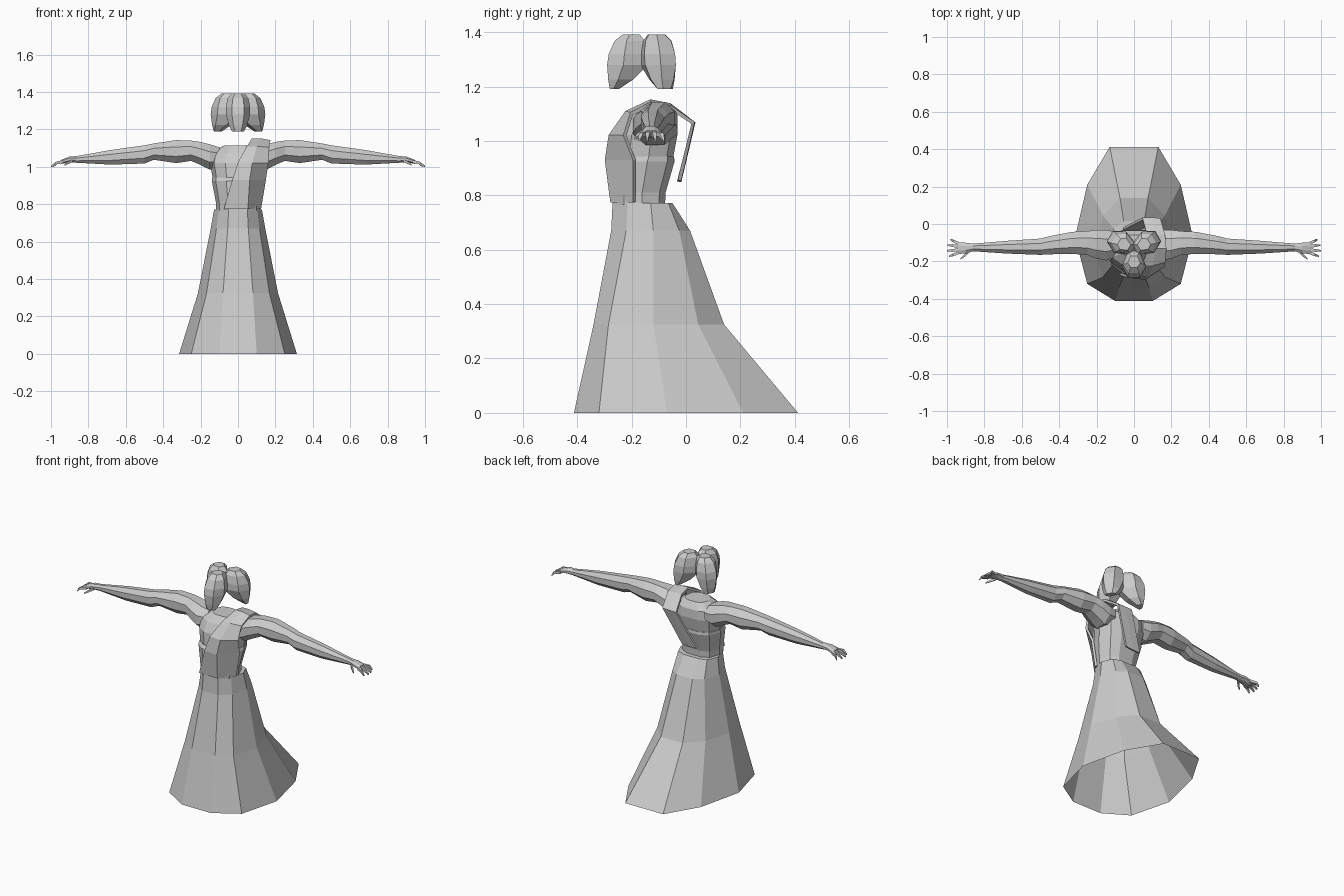
import bpy, bmesh, math
from mathutils import Vector

if "Cube" in bpy.data.objects:
    bpy.data.objects.remove(bpy.data.objects["Cube"])

grey = bpy.data.materials.new("plain grey")
grey.diffuse_color = (0.6, 0.6, 0.6, 1)
grey.use_nodes = True
grey.node_tree.nodes["Principled BSDF"].inputs["Base Color"].default_value = grey.diffuse_color


def make_object(name, bm):
    bmesh.ops.recalc_face_normals(bm, faces=bm.faces)
    mesh = bpy.data.meshes.new(name)
    bm.to_mesh(mesh)
    bm.free()
    mesh.materials.append(grey)
    ob = bpy.data.objects.new(name, mesh)
    bpy.context.collection.objects.link(ob)
    return ob


def loft(name, rings, cap_start=True, cap_end=True, closed=True):
    """Skin a list of equal-length point rows with quads."""
    bm = bmesh.new()
    rows = [[bm.verts.new(p) for p in ring] for ring in rings]
    n = len(rows[0])
    for a, b in zip(rows, rows[1:]):
        for i in range(n if closed else n - 1):
            j = (i + 1) % n
            bm.faces.new((a[i], a[j], b[j], b[i]))
    if closed and cap_start:
        bm.faces.new(rows[0])
    if closed and cap_end:
        bm.faces.new(rows[-1])
    return make_object(name, bm)


def mirrored(half, z):
    """Close a half outline, listed front to back, across x = 0."""
    return [(x, y, z) for x, y in half] + [(-x, y, z) for x, y in reversed(half)]


def body_ring(z, w, front, back):
    """Ten-sided body section, flatter in front and behind."""
    d = back - front
    return mirrored([(w * .45, front), (w * .85, front + d * .2), (w, front + d * .55),
                     (w * .8, back - d * .12), (w * .4, back)], z)


# Skirt: ten panels flaring into a train, open at the hem
loft("skirt", [
    mirrored([(.10, -.412), (.25, -.32), (.315, -.07), (.25, .21), (.13, .412)], 0),
    mirrored([(.08, -.34), (.168, -.285), (.214, -.12), (.165, .045), (.075, .14)], .325),
    mirrored([(.055, -.275), (.115, -.22), (.146, -.12), (.11, -.025), (.055, .015)], .67),
    mirrored([(.05, -.27), (.103, -.215), (.128, -.13), (.10, -.065), (.05, -.05)], .772),
    mirrored([(.045, -.25), (.09, -.21), (.105, -.14), (.085, -.095), (.04, -.085)], .772),
], cap_start=False, cap_end=False)

# Upper body and neck base
loft("torso", [body_ring(*r) for r in [
    (.78, .105, -.25, -.085), (.87, .122, -.25, -.062), (.95, .137, -.248, -.045),
    (1.02, .150, -.242, -.032), (1.075, .14, -.215, -.035), (1.115, .075, -.18, -.06)]])

# Fitted bodice, ending under the arms
loft("bodice", [body_ring(*r) for r in [
    (.765, .116, -.266, -.077), (.81, .118, -.266, -.075), (.925, .14, -.264, -.042),
    (.942, .138, -.25, -.044)]], cap_start=False)

# Sash: from the waist over one shoulder, hanging loose behind
sash = loft("sash", [
    [(-.075, -.268, .775), (.05, -.272, .775), (.118, -.19, .775)],
    [(-.03, -.280, .93), (.06, -.292, .93), (.144, -.19, .93)],
    [(.0, -.272, 1.02), (.075, -.278, 1.02), (.158, -.225, 1.02)],
    [(.045, -.215, 1.10), (.10, -.218, 1.105), (.165, -.20, 1.10)],
    [(.075, -.13, 1.146), (.12, -.13, 1.146), (.172, -.13, 1.136)],
    [(.07, -.06, 1.132), (.115, -.06, 1.132), (.165, -.06, 1.125)],
    [(.045, .028, 1.066), (.09, .028, 1.066), (.14, .026, 1.066)],
    [(-.06, -.026, .85), (-.01, -.024, .85), (.04, -.024, .855)],
], closed=False)
thick = sash.modifiers.new("thickness", 'SOLIDIFY')
thick.thickness = .014
thick.offset = 0


def arm_ring(x, y0, y1, z0, z1, sides=8):
    cy, cz, ry, rz = (y0 + y1) / 2, (z0 + z1) / 2, (y1 - y0) / 2, (z1 - z0) / 2
    turn = [2 * math.pi * (i + .5) / sides for i in range(sides)]
    k = 1 / math.cos(math.pi / sides)
    return [(x, cy + k * ry * math.cos(a), cz + k * rz * math.sin(a)) for a in turn]


def flip(rings, s):
    return [[(s * x, y, z) for x, y, z in r] for r in rings]


# Arms: puffy upper sleeve, slim forearm, flat palm
arm = [arm_ring(*r) for r in [
    (.10, -.18, -.04, 1.00, 1.105), (.15, -.195, -.032, .985, 1.12),
    (.20, -.185, -.032, 1.01, 1.133), (.25, -.165, -.038, 1.032, 1.14),
    (.33, -.160, -.042, 1.020, 1.143), (.45, -.162, -.065, 1.038, 1.125),
    (.50, -.165, -.078, 1.018, 1.115), (.68, -.158, -.09, 1.012, 1.09),
    (.86, -.146, -.105, 1.022, 1.058), (.90, -.158, -.100, 1.024, 1.055),
    (.945, -.160, -.097, 1.016, 1.038)]]

# Fingers: root and tip positions, then the thumb
fingers = [((.935, y, 1.027), (.968, y * 1.6 + .078, 1.022), (t, y * 1.9 + .117, 1.003))
           for y, t in [(-.105, .982), (-.121, .996), (-.137, 1.0), (-.152, .988)]]
fingers.append(((.885, -.148, 1.035), (.905, -.168, 1.024), (.928, -.187, 1.01)))


def finger_rings(path):
    rings = []
    for (x, y, z), r in zip(path, (.0085, .0075, .004)):
        rings.append([(x, y - r, z - r), (x, y + r, z - r), (x, y + r, z + r), (x, y - r, z + r)])
    return rings


for side, s in (("left", 1), ("right", -1)):
    loft(side + "_arm", flip(arm, s))
    for i, path in enumerate(fingers):
        part = "thumb" if i == 4 else f"finger_{i + 1}"
        loft(f"{side}_{part}", flip(finger_rings(path), s))

# Hair: three drooping lobes around one crown point
lobe_layers = [  # height, inner reach, outer reach, half width
    (1.19, .108, .140, .032), (1.225, .055, .146, .050), (1.28, .0, .150, .064),
    (1.32, .0, .144, .065), (1.368, .012, .122, .055), (1.392, .03, .092, .034)]
for name, angle in (("front_hair", -90), ("left_hair", 30), ("right_hair", 150)):
    a = math.radians(angle)
    out, across = Vector((math.cos(a), math.sin(a), 0)), Vector((-math.sin(a), math.cos(a), 0))
    rings = []
    for z, r0, r1, w in lobe_layers:
        mid = r0 + (r1 - r0) * .6
        outline = [(r0, -w * .5), (mid, -w), (r1, -w * .5), (r1, w * .5), (mid, w), (r0, w * .5)]
        rings.append([Vector((0, -.14, z)) + out * r + across * t for r, t in outline])
    loft(name, rings)
